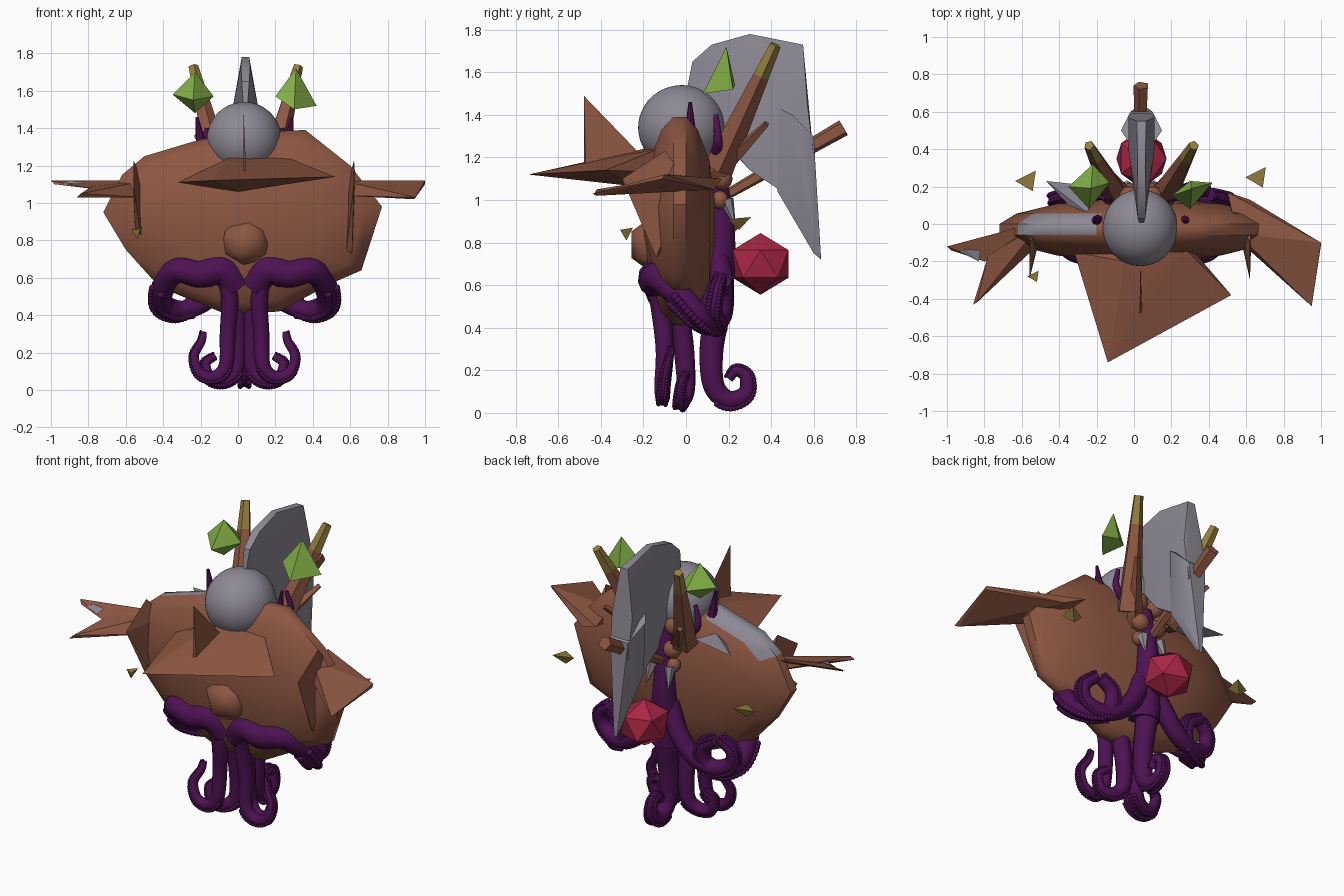
import bpy, bmesh, math
from mathutils import Matrix, Vector

if "Cube" in bpy.data.objects:
    bpy.data.objects.remove(bpy.data.objects["Cube"])

C = 0.035  # plane of near-symmetry


def material(name, rgb):
    m = bpy.data.materials.new(name)
    m.use_nodes = True
    m.diffuse_color = (*rgb, 1)
    m.node_tree.nodes["Principled BSDF"].inputs["Base Color"].default_value = (*rgb, 1)
    return m


BROWN = material("brown", (0.27, 0.095, 0.055))
GREY = material("grey", (0.27, 0.25, 0.30))
PURPLE = material("dark purple", (0.075, 0.006, 0.085))
GREEN = material("green", (0.22, 0.42, 0.06))
RED = material("red", (0.40, 0.02, 0.06))
OLIVE = material("olive yellow", (0.30, 0.21, 0.05))


def finish(name, bm, mats, angle=0):
    """Turn a bmesh into an object; angle > 0 gives smooth shading."""
    bmesh.ops.recalc_face_normals(bm, faces=bm.faces)
    me = bpy.data.meshes.new(name)
    bm.to_mesh(me)
    bm.free()
    for m in mats:
        me.materials.append(m)
    ob = bpy.data.objects.new(name, me)
    bpy.context.collection.objects.link(ob)
    if angle:
        bpy.ops.object.select_all(action='DESELECT')
        ob.select_set(True)
        bpy.context.view_layer.objects.active = ob
        bpy.ops.object.shade_smooth_by_angle(angle=math.radians(angle))


def hull(name, points, mat, angle=0):
    bm = bmesh.new()
    for p in points:
        bm.verts.new(p)
    res = bmesh.ops.convex_hull(bm, input=bm.verts)
    junk = {v for v in res["geom_interior"] + res["geom_unused"] if isinstance(v, bmesh.types.BMVert)}
    bmesh.ops.delete(bm, geom=list(junk), context='VERTS')
    finish(name, bm, [mat], angle)


def ball(name, centre, size, mat, detail=1, angle=60):
    bm = bmesh.new()
    bmesh.ops.create_icosphere(bm, subdivisions=detail, radius=1)
    for v in bm.verts:
        v.co = Vector(centre) + Vector([a * b for a, b in zip(v.co, size)])
    finish(name, bm, [mat], angle)


def horn(name, a, b, r1, r2, mats, sides=5, tip=2):
    """Tapered spike; the part past the fraction tip takes the second colour."""
    a, b = Vector(a), Vector(b)
    q = (b - a).to_track_quat('Z', 'Y')
    bm = bmesh.new()
    rings = []
    for t in (0, 0.35, min(tip, 0.8), 1):
        r = r1 + (r2 - r1) * t
        rings.append([bm.verts.new(a.lerp(b, t) + q @ Vector((r * math.cos(k), r * math.sin(k), 0)))
                      for k in [math.tau * i / sides for i in range(sides)]])
    for n in range(3):
        for i in range(sides):
            j = (i + 1) % sides
            f = bm.faces.new((rings[n][i], rings[n][j], rings[n + 1][j], rings[n + 1][i]))
            f.material_index = 1 if n == 2 and tip < 1 else 0
    bm.faces.new(rings[0])
    bm.faces.new(rings[3]).material_index = 1 if tip < 1 else 0
    finish(name, bm, mats)


def spline(points, steps=8):
    p = [Vector(q) for q in points]
    p = [2 * p[0] - p[1]] + p + [2 * p[-1] - p[-2]]
    out = []
    for i in range(1, len(p) - 2):
        for k in range(steps):
            t = k / steps
            out.append(0.5 * (2 * p[i] + (p[i + 1] - p[i - 1]) * t
                              + (2 * p[i - 1] - 5 * p[i] + 4 * p[i + 1] - p[i + 2]) * t * t
                              + (3 * p[i] - p[i - 1] - 3 * p[i + 1] + p[i + 2]) * t ** 3))
    return out + [p[-2]]


def tentacle(name, points, r1, r2, curl=None, sides=12):
    """Tapered tube; curl is the centre the suckers face away from."""
    path = spline(points)
    bm = bmesh.new()
    rings, suckers = [], []
    last = len(path) - 1
    frame = None
    for n, p in enumerate(path):
        d = (path[min(n + 1, last)] - path[max(n - 1, 0)]).normalized()
        side = frame if frame else d.orthogonal()
        frame = (side - d * side.dot(d)).normalized()
        up = d.cross(frame)
        r = r1 + (r2 - r1) * n / last
        rings.append([bm.verts.new(p + r * (frame * math.cos(k) + up * math.sin(k)))
                      for k in [math.tau * i / sides for i in range(sides)]])
        if curl and n > last * 0.45:
            out = p - Vector(curl)
            out = (out - d * out.dot(d)).normalized()
            suckers += [(p + r * (0.85 * out + s * 0.5 * d.cross(out)), r * 0.32) for s in (-1, 1)]
    for a, b in zip(rings, rings[1:]):
        for i in range(sides):
            j = (i + 1) % sides
            bm.faces.new((a[i], a[j], b[j], b[i]))
    bm.faces.new(rings[0])
    bm.faces.new(rings[-1])
    finish(name, bm, [PURPLE], 60)
    if curl:
        bm = bmesh.new()
        for spot, r in suckers:
            bmesh.ops.create_icosphere(bm, subdivisions=2, radius=r, matrix=Matrix.Translation(spot))
        finish(name + "_suckers", bm, [PURPLE], 60)


# Lens-shaped body lofted from its frontal outline, grey along the rear shoulder
outline = [(-.72, .95), (-.62, 1.15), (-.5, 1.25), (-.2, 1.34), (.1, 1.38), (.36, 1.39), (.6, 1.2),
           (.77, .98), (.66, .64), (.5, .57), (.22, .42), (-.05, .4), (-.42, .55), (-.6, .75)]
bm = bmesh.new()
loops = []
for deg in (-80, -55, -30, -10, 10, 30, 55, 80):
    s, y = math.cos(math.radians(deg)) / math.cos(math.radians(10)), math.sin(math.radians(deg))
    loops.append([bm.verts.new((.03 + (x - .03) * s, .17 * y - .03, .9 + (z - .9) * s)) for x, z in outline])
for a, b in zip(loops, loops[1:]):
    for i in range(len(outline)):
        j = (i + 1) % len(outline)
        f = bm.faces.new((a[i], a[j], b[j], b[i]))
        m = f.calc_center_median()
        f.material_index = int(m.x < -.3 and m.z > 1.05 and -.04 < m.y < .04)
bm.faces.new(loops[0])
bm.faces.new(loops[-1])
finish("body", bm, [BROWN, GREY], 50)

# Head and snout
ball("head", (.033, -.02, 1.34), (.2, .205, .2), GREY, 4)
ball("snout", (.04, -.15, .79), (.15, .125, .14), BROWN, 1)

# Swept crest and its hanging tail
crest = [(0, 1.5, .01), (.03, 1.65, .02), (.12, 1.73, .025), (.3, 1.78, .02), (.55, 1.73, .025), (.57, 1.45, .07),
         (.4, 1.5, .07), (.6, 1.2, .06), (.45, 1.04, .05), (.3, 1.14, .05), (.2, 1.25, .03)]
hull("crest", [(.04 + s * w, y, z) for y, z, w in crest for s in (-1, 1)], GREY, 35)
tail = [(.38, 1.46, .03), (.5, 1.4, .11), (.6, 1.3, .06), (.43, 1.04, .05), (.55, .97, .06), (.6, .75, .01), (.635, .72, .01)]
hull("crest_tail", [(.04 + s * w, y, z) for y, z, w in tail for s in (-1, 1)], GREY, 35)

# Front shelf with its upright blade
hull("front_shelf", [(-.32, -.15, 1.11), (-.14, -.74, 1.12), (.52, -.38, 1.14), (.28, -.1, 1.13),
                     (0, -.2, 1.06), (.27, -.13, 1.24), (-.05, -.2, 1.24), (.05, -.36, 1.2)], BROWN)
hull("shelf_blade", [(.03, -.48, 1.49), (.028, -.48, 1.13), (.045, -.47, 1.13), (.036, -.2, 1.2)], BROWN)

# Side wings
hull("left_wing", [(.5, .17, 1.1), (.62, .13, 1.05), (1, -.1, 1.12), (1, -.11, 1.1), (.95, -.44, 1.03),
                   (.94, -.42, 1.02), (.55, -.08, 1.04), (.55, -.05, 1.12)], BROWN)
hull("right_wing_front", [(-.5, -.1, 1.03), (-.5, 0, 1.12), (-.6, -.04, 1.04), (-.78, -.17, 1.09),
                          (-.86, -.43, 1.03), (-.84, -.42, 1.05)], BROWN)
hull("right_wing_back", [(-.5, -.05, 1.08), (-.55, -.0, 1.12), (-1, -.12, 1.12), (-.98, -.14, 1.1),
                         (-.8, -.2, 1.08), (-.65, -.14, 1.06)], BROWN)
hull("right_wing_patch", [(-.9, -.135, 1.12), (-.82, -.14, 1.115), (-.83, -.2, 1.1), (-.93, -.15, 1.105)], GREY)

# Upright blades beside the body
for name, x, lean, low in (("left_blade", .6, .02, .73), ("right_blade", -.53, -.03, .83)):
    hull(name, [(x - .03, .02, 1.02), (x + .03, 0, 1.1), (x + lean, -.1, 1.23), (x + lean, -.3, 1.1),
                (x + .01, -.14, low), (x - .02, -.12, low + .02)], BROWN)

# Horns behind the head
for side, s, tip_x in (("left", 1, .32), ("right", -1, -.24)):
    horn(side + "_horn", (C + s * .13, .15, 1.15), (tip_x, .42, 1.73), .075, .028, [BROWN, OLIVE], 5, .75)
    horn(side + "_rear_spike", (C + s * .06, .12, 1.1), (C + s * .26, .38, 1.36), .05, .015, [BROWN], 4)
    horn(side + "_thorn", (C + s * .23, .02, 1.3), (C + s * .255, .02, 1.46), .03, .008, [PURPLE], 8)
    tentacle(side + "_shoulder_thorn", [(C + s * .13, .14, 1.2), (C + s * .22, .15, 1.28), (C + s * .2, .14, 1.4)], .03, .012)
horn("rear_spike", (.03, .2, 1.03), (.04, .74, 1.34), .025, .042, [BROWN], 5)
hull("rear_grey_plate", [(-.47, .23, 1.2), (-.2, .2, 1.22), (-.25, .06, 1.22), (-.35, .1, 1.19)], GREY)

# Green crystals
hull("left_crystal", [(.2, .15, 1.57), (.31, .19, 1.72), (.42, .22, 1.52), (.3, .08, 1.5), (.3, .23, 1.54)], GREEN)
hull("right_crystal", [(-.35, .2, 1.58), (-.23, .19, 1.7), (-.13, .22, 1.57), (-.23, .19, 1.48),
                       (-.24, .08, 1.55), (-.22, .32, 1.57)], GREEN)

# Small floating shards
for i, (x, y, z, w) in enumerate([(-.58, .23, .88, .055), (.65, .25, .89, .055), (-.54, -.28, .84, .03)]):
    hull("shard_%d" % (i + 1), [(x - w, y, z + .02), (x + w, y + w, z + .03), (x + w * .7, y - w, z + .02),
                                (x, y, z - .03)], OLIVE)

# Rear cluster of joints, claws and the red bulb
for side, s in (("left", 1), ("right", -1)):
    for k, (y, z, r) in enumerate([(.15, 1.24, .06), (.17, 1.1, .055), (.16, 1.0, .045)]):
        ball("%s_joint_%d" % (side, k + 1), (C + s * .06, y, z), (r, r * .9, r), BROWN, 2)
    horn(side + "_claw", (C + s * .06, .19, 1.0), (C + s * .075, .23, .88), .035, .004, [GREY], 6)
ball("red_bulb", (.04, .35, .7), (.15, .155, .145), RED, 1, 40)

# Tentacles: stem, rear curl, then mirrored legs and arms
tentacle("stem", [(C, .13, 1.2), (C, .16, .95), (C, .16, .75), (C, .13, .5)], .045, .09)
tentacle("rear_tentacle", [(C, .16, .75), (C, .15, .5), (C, .12, .3), (C, .13, .13), (C, .2, .06), (C, .28, .09),
                           (C, .285, .17), (C, .235, .2), (C, .2, .16)], .07, .022, (C, .23, .13))
limbs = [
    ("front_leg", .055, .018, (.18, -.1, .17),
     [(.2, -.13, .6), (.12, -.14, .62), (.08, -.12, .5), (.09, -.1, .3), (.1, -.11, .13), (.16, -.11, .07),
      (.24, -.11, .09), (.27, -.1, .18), (.23, -.08, .26), (.22, -.07, .31)]),
    ("inner_leg", .06, .022, (.12, 0, .13),
     [(.1, .02, .68), (.05, -.04, .55), (.035, -.01, .3), (.045, 0, .12), (.1, -.02, .055), (.18, -.03, .06),
      (.21, -.02, .14), (.16, 0, .18)]),
    ("arm", .085, .035, (.36, .15, .53),
     [(.05, -.1, .56), (.12, -.14, .64), (.24, -.15, .62), (.36, -.13, .64), (.43, -.04, .56), (.44, .06, .46),
      (.36, .13, .42), (.28, .16, .46), (.28, .18, .56), (.36, .18, .62)]),
    ("rear_arm", .06, .035, (.33, .15, .56),
     [(.02, .14, .75), (.1, .17, .6), (.2, .17, .48), (.32, .15, .43), (.43, .13, .47), (.45, .14, .56),
      (.38, .16, .63)])]
for side, s in (("left", 1), ("right", -1)):
    for name, r1, r2, curl, pts in limbs:
        mirrored = [(C + s * x, y, z) for x, y, z in [curl] + pts]
        tentacle(side + "_" + name, mirrored[1:], r1, r2, mirrored[0])
